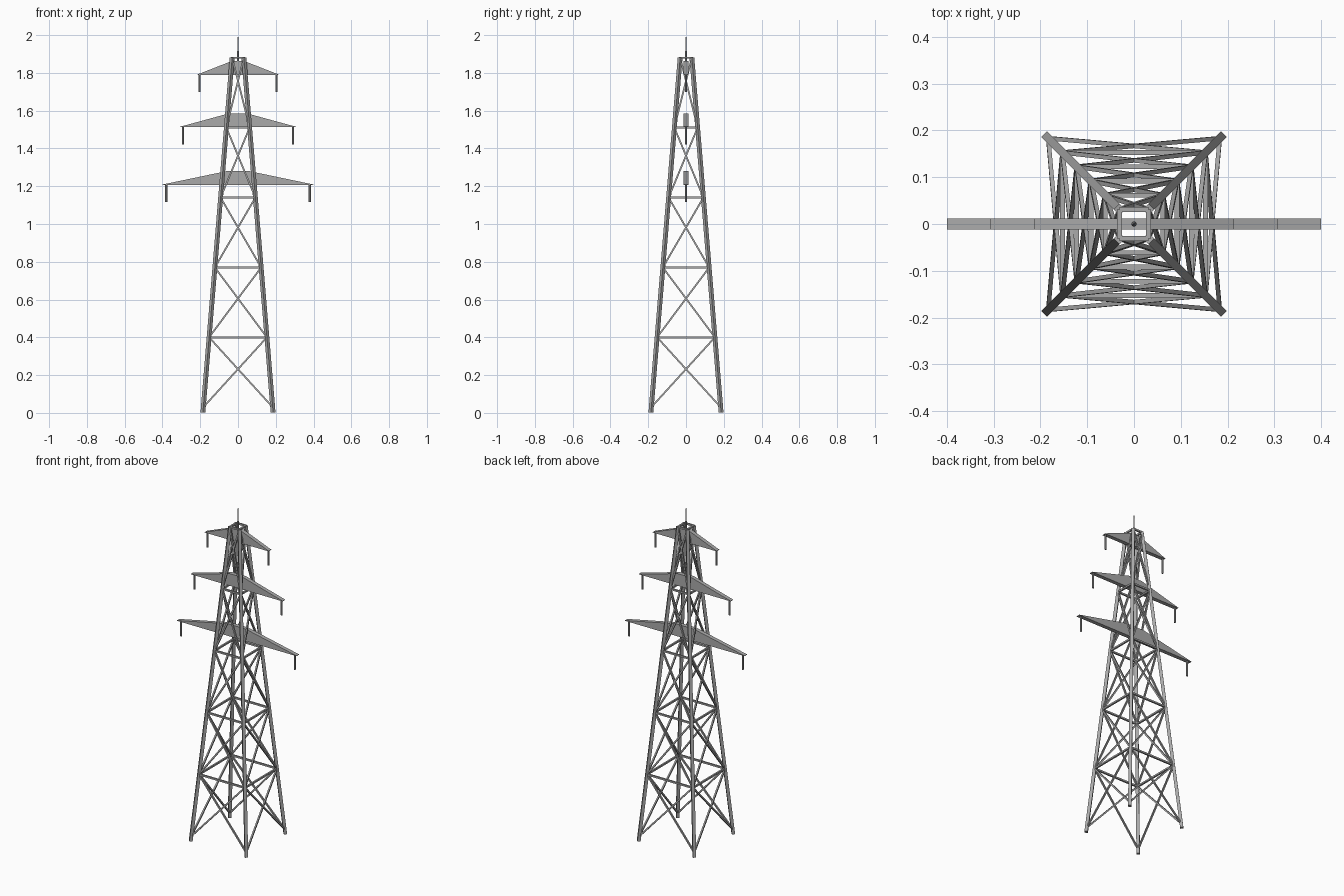
import bpy, bmesh
from mathutils import Vector, Matrix

cube = bpy.data.objects.get("Cube")
if cube:
    bpy.data.objects.remove(cube)

steel = bpy.data.materials.new("galvanised_steel")
steel.use_nodes = True
colour = (0.40, 0.40, 0.40, 1)
steel.diffuse_color = colour
steel.node_tree.nodes["Principled BSDF"].inputs["Base Color"].default_value = colour


def finish(name, bm):
    bmesh.ops.recalc_face_normals(bm, faces=bm.faces)
    mesh = bpy.data.meshes.new(name)
    bm.to_mesh(mesh)
    bm.free()
    mesh.materials.append(steel)
    obj = bpy.data.objects.new(name, mesh)
    bpy.context.collection.objects.link(obj)
    return obj


def beam(bm, a, b, size, facing):
    """Square bar from a to b with one side turned towards facing."""
    a, b = Vector(a), Vector(b)
    along = (b - a).normalized()
    side = along.cross(Vector(facing)).normalized()
    up = side.cross(along)
    frame = Matrix((side, up, along)).transposed().to_4x4()
    scale = Matrix.Diagonal((size, size, (b - a).length, 1))
    bmesh.ops.create_cube(bm, size=1, matrix=Matrix.Translation((a + b) / 2) @ frame @ scale)


HEIGHT = 1.88
LEVELS = [0.03 + 0.37 * i for i in range(6)]
CORNERS = [(1, 1), (-1, 1), (-1, -1), (1, -1)]


def corner(c, z):
    half = 0.186 + (0.031 - 0.186) * z / HEIGHT
    return Vector((c[0] * half, c[1] * half, z))


# Four tapering corner legs
bm = bmesh.new()
for c in CORNERS:
    beam(bm, corner(c, 0.002), corner(c, HEIGHT), 0.018, (c[0], c[1], 0))
finish("corner_legs", bm)

# Horizontal rings and crossed diagonals on each side
rings, braces = bmesh.new(), bmesh.new()
for i, c in enumerate(CORNERS):
    d = CORNERS[(i + 1) % 4]
    outward = (c[0] + d[0], c[1] + d[1], 0)
    for low, high in zip(LEVELS, LEVELS[1:]):
        beam(rings, corner(c, high), corner(d, high), 0.01, (0, 0, 1))
        beam(braces, corner(c, low), corner(d, high), 0.009, outward)
        beam(braces, corner(d, low), corner(c, high), 0.009, outward)
finish("horizontal_rings", rings)
finish("cross_braces", braces)

# Tapered cross arms with hanging insulators near the tips
for label, z, reach in (("lower", 1.207, 0.4), ("middle", 1.513, 0.307), ("upper", 1.79, 0.214)):
    bm = bmesh.new()
    flat = reach * 0.15
    profile = [(-reach, z), (reach, z), (reach, z + 0.002), (flat, z + 0.073),
               (-flat, z + 0.073), (-reach, z + 0.002)]
    face = bm.faces.new([bm.verts.new((x, -0.012, h)) for x, h in profile])
    ext = bmesh.ops.extrude_face_region(bm, geom=[face])["geom"]
    moved = [v for v in ext if isinstance(v, bmesh.types.BMVert)]
    bmesh.ops.translate(bm, verts=moved, vec=(0, 0.024, 0))
    finish(label + "_cross_arm", bm)

    bm = bmesh.new()
    for s in (-1, 1):
        bmesh.ops.create_cone(bm, cap_ends=True, segments=8, radius1=0.0055, radius2=0.0055,
                              depth=0.092, matrix=Matrix.Translation((s * reach * 0.95, 0, z - 0.045)))
    finish(label + "_insulators", bm)

# Pointed mast at the peak
bm = bmesh.new()
bmesh.ops.create_cone(bm, cap_ends=True, segments=8, radius1=0.006, radius2=0.001,
                      depth=0.14, matrix=Matrix.Translation((0, 0, 1.93)))
finish("peak_spike", bm)
